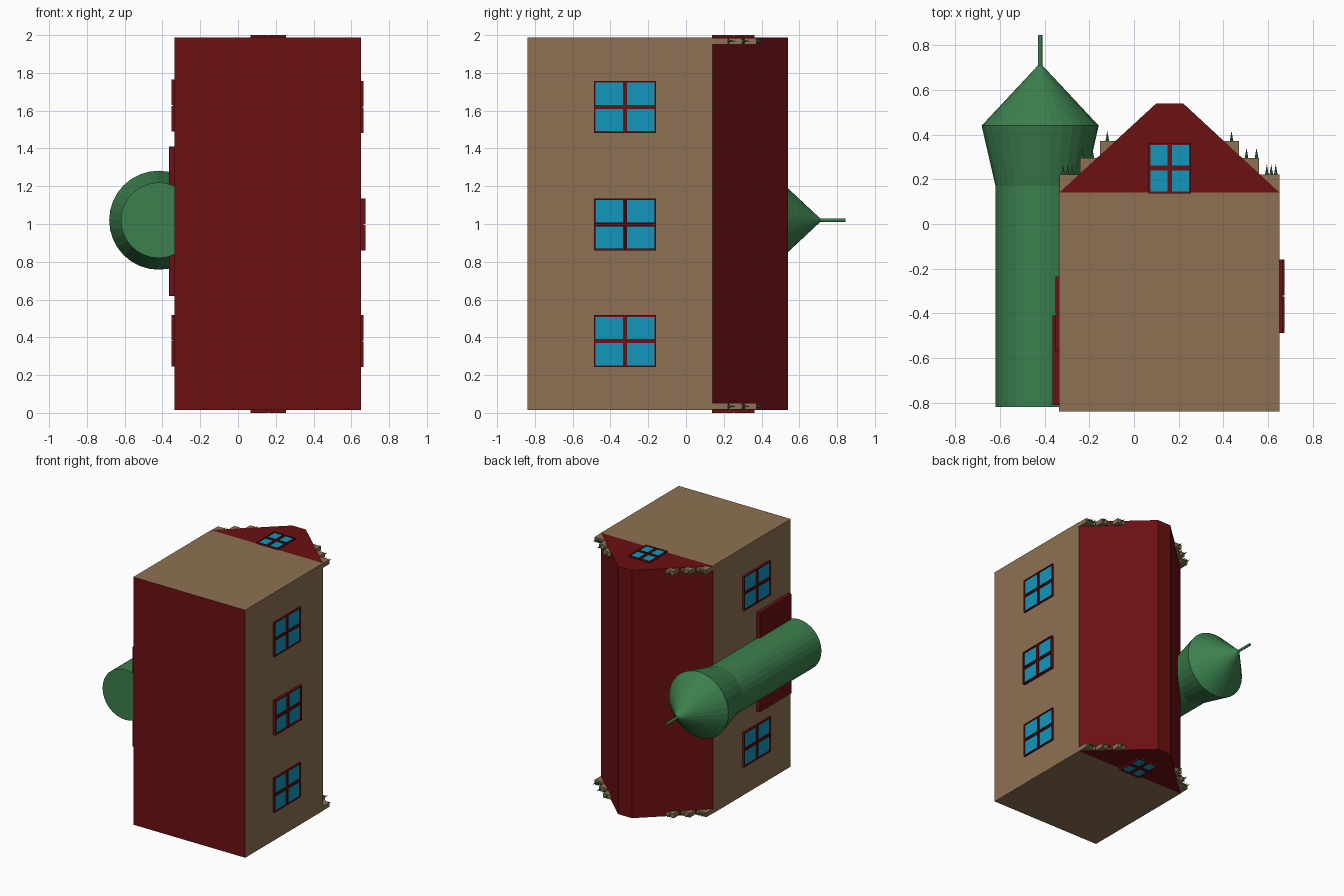
import bpy, bmesh, math
from mathutils import Vector

if "Cube" in bpy.data.objects:
    bpy.data.objects.remove(bpy.data.objects["Cube"])


def material(name, rgb):
    m = bpy.data.materials.new(name)
    m.diffuse_color = (*rgb, 1)
    m.use_nodes = True
    m.node_tree.nodes["Principled BSDF"].inputs["Base Color"].default_value = m.diffuse_color
    return m


RED = material("dark_red", (0.15, 0.005, 0.006))
TAN = material("tan", (0.27, 0.165, 0.085))
BLUE = material("glass_blue", (0.006, 0.31, 0.50))
GREEN = material("copper_green", (0.045, 0.215, 0.075))


def finish(name, bm, *mats):
    bmesh.ops.recalc_face_normals(bm, faces=bm.faces)
    me = bpy.data.meshes.new(name)
    bm.to_mesh(me)
    bm.free()
    for m in mats:
        me.materials.append(m)
    ob = bpy.data.objects.new(name, me)
    bpy.context.collection.objects.link(ob)
    return ob


def add_box(bm, lo, hi, mat=0):
    lo, hi = Vector(lo), Vector(hi)
    vs = bmesh.ops.create_cube(bm, size=1)["verts"]
    for v in vs:
        v.co = Vector([(lo[i] + hi[i]) / 2 + v.co[i] * (hi[i] - lo[i]) for i in range(3)])
    for f in {f for v in vs for f in v.link_faces}:
        f.material_index = mat


def lathe(name, profile, cx, cz, mat, n=32):
    """Revolve (radius, y) points around an axis parallel to y."""
    bm = bmesh.new()
    rings = []
    for r, y in profile:
        rings.append([bm.verts.new((cx + r * math.cos(2 * math.pi * i / n), y,
                                    cz + r * math.sin(2 * math.pi * i / n))) for i in range(n)])
    for a, b in zip(rings, rings[1:]):
        for i in range(n):
            j = (i + 1) % n
            bm.faces.new((a[i], a[j], b[j], b[i]))
    bm.faces.new(rings[0])
    bm.faces.new(rings[-1])
    return finish(name, bm, mat)


# House walls, with a red floor on the -y side
X0, X1, Y0, EAVE, Z0, Z1 = -0.335, 0.652, -0.84, 0.14, 0.015, 1.988
bm = bmesh.new()
add_box(bm, (X0, Y0, Z0), (X1, EAVE, Z1))
for f in bm.faces:
    if f.calc_center_median().y < Y0 + 0.01:
        f.material_index = 1
finish("walls", bm, TAN, RED)

# Roof prism with a flat ridge
bm = bmesh.new()
outline = [(X0, EAVE), (0.10, 0.54), (0.22, 0.54), (X1, EAVE)]
face = bm.faces.new([bm.verts.new((x, y, Z0)) for x, y in outline])
ext = bmesh.ops.extrude_face_region(bm, geom=[face])["geom"]
bmesh.ops.translate(bm, vec=(0, 0, Z1 - Z0),
                    verts=[v for v in ext if isinstance(v, bmesh.types.BMVert)])
finish("roof", bm, RED)

# Stepped gable blocks and their small spikes, mirrored left/right, on both gables
MID = (X0 + X1) / 2
steps = [(0.385, 0.493, 0.14, 0.222, (0.436, 0.456, 0.476)),
         (0.30, 0.40, 0.215, 0.296, (0.345, 0.39)),
         (0.21, 0.311, 0.29, 0.372, (0.278,))]
for end, (za, zb) in (("lower", (Z0 + 0.002, 0.052)), ("upper", (1.951, Z1 - 0.002))):
    blocks, spikes = bmesh.new(), bmesh.new()
    for s in (-1, 1):
        for a, b, ya, yb, tips in steps:
            xs = sorted((MID + s * a, MID + s * b))
            add_box(blocks, (xs[0], ya, za), (xs[1], yb, zb))
            for t in tips:
                x, z = MID + s * t, (za + zb) / 2
                ring = [spikes.verts.new((x + 0.008 * math.cos(k * math.pi / 4), yb,
                                          z + 0.008 * math.sin(k * math.pi / 4))) for k in range(8)]
                tip = spikes.verts.new((x, yb + 0.045, z))
                spikes.faces.new(ring)
                for k in range(8):
                    spikes.faces.new((ring[k], ring[(k + 1) % 8], tip))
    finish(end + "_gable_steps", blocks, TAN)
    finish(end + "_gable_spikes", spikes, GREEN)


def window(name, centre, u, v, n, w, h, depth):
    """Four framed panes on a wall; u, v are in-plane axes, n points outward."""
    bm = bmesh.new()
    c, u, v, n = map(Vector, (centre, u, v, n))

    def bar(u0, u1, v0, v1, d, mat):
        p, q = c + u * u0 + v * v0 - n * 0.004, c + u * u1 + v * v1 + n * d
        add_box(bm, [min(a, b) for a, b in zip(p, q)], [max(a, b) for a, b in zip(p, q)], mat)

    t, g = 0.009, 0.002
    for su in (-1, 1):
        for sv in (-1, 1):
            a, b = sorted((su * g, su * w / 2))
            e, f = sorted((sv * g, sv * h / 2))
            bar(a, a + t, e, f, depth, 0)
            bar(b - t, b, e, f, depth, 0)
            bar(a + t, b - t, e, e + t, depth, 0)
            bar(a + t, b - t, f - t, f, depth, 0)
            bar(a + t, b - t, e + t, f - t, depth * 0.5, 1)
    bar(-g, g, -h / 2, h / 2, depth * 0.6, 0)
    bar(-w / 2, w / 2, -g, g, depth * 0.6, 0)
    finish(name, bm, RED, BLUE)


X, Y, Z = Vector((1, 0, 0)), Vector((0, 1, 0)), Vector((0, 0, 1))
for i, (z, d) in enumerate(((0.38, 0.013), (0.998, 0.022), (1.62, 0.013))):
    window(f"right_window_{i + 1}", (X1, -0.323, z), Y, Z, X, 0.33, 0.275, d)
for i, z in enumerate((0.382, 1.627)):
    window(f"left_window_{i + 1}", (X0, -0.402, z), Y, Z, -X, 0.335, 0.275, 0.016)
window("upper_gable_window", (0.16, 0.25, Z1), X, Y, Z, 0.19, 0.225, 0.012)
window("lower_gable_window", (0.16, 0.25, Z0), X, Y, -Z, 0.19, 0.225, 0.015)

# Door panel on the left wall, behind the tower
bm = bmesh.new()
add_box(bm, (-0.364, -0.81, 0.62), (X0 + 0.002, -0.41, 1.41))
finish("door", bm, RED)

# Round tower with flared head, pointed cap and finial
lathe("tower", [(0.2, -0.82), (0.2, 0.17), (0.262, 0.44), (0.01, 0.71), (0.01, 0.845)],
      -0.42, 1.02, GREEN)
